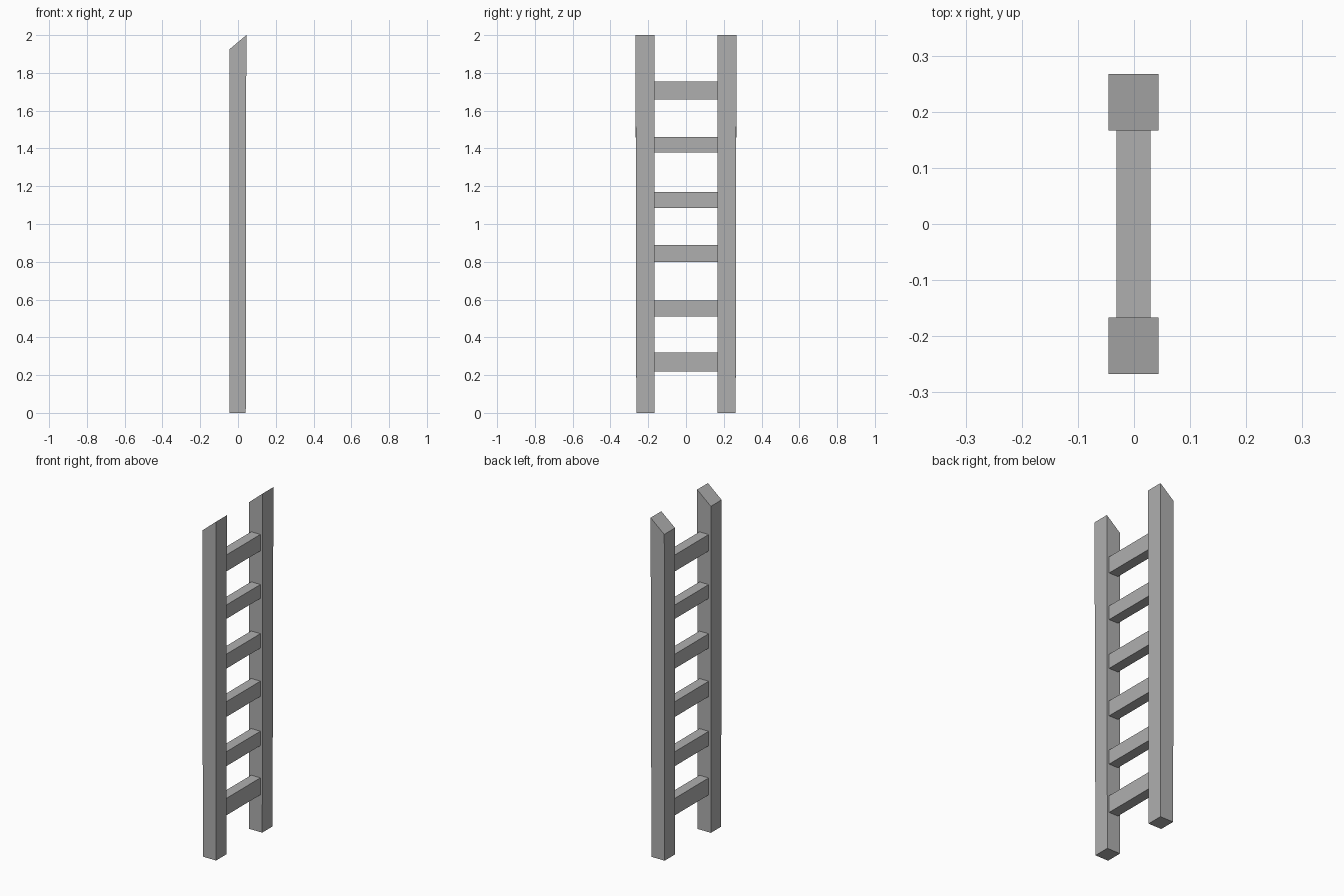
import bpy
import bmesh

cube = bpy.data.objects.get("Cube")
if cube:
    bpy.data.objects.remove(cube, do_unlink=True)

# Single flat grey
grey = bpy.data.materials.new("plain_grey")
grey.use_nodes = True
colour = (0.43, 0.43, 0.43, 1)
grey.diffuse_color = colour
grey.node_tree.nodes["Principled BSDF"].inputs["Base Color"].default_value = colour


def box(name, low, high, shape=None):
    """Box between two corners; shape(co) may move its vertices."""
    bm = bmesh.new()
    bmesh.ops.create_cube(bm, size=1)
    for v in bm.verts:
        for i in range(3):
            v.co[i] = high[i] if v.co[i] > 0 else low[i]
        if shape:
            shape(v.co)
    bmesh.ops.recalc_face_normals(bm, faces=bm.faces)
    mesh = bpy.data.meshes.new(name)
    bm.to_mesh(mesh)
    bm.free()
    mesh.materials.append(grey)
    obj = bpy.data.objects.new(name, mesh)
    bpy.context.scene.collection.objects.link(obj)
    return obj


INNER, OUTER = 0.167, 0.267


def rail_shape(co):
    # Slanted top, very slight taper towards the foot
    if co.z > 1:
        if co.x < 0:
            co.z = 1.925
    else:
        if co.x > 0:
            co.x -= 0.003
        if abs(co.y) > 0.2:
            co.y *= 0.985


# Two upright rails
box("front_rail", (-0.045, -OUTER, 0), (0.044, -INNER, 2), rail_shape)
box("back_rail", (-0.045, INNER, 0), (0.044, OUTER, 2), rail_shape)

# Rungs, each with its bottom and top height
heights = [(0.22, 0.32), (0.51, 0.595), (0.80, 0.89),
           (1.085, 1.17), (1.378, 1.46), (1.658, 1.755)]
for n, (bottom, top) in enumerate(heights, 1):
    box(f"rung_{n}", (-0.031, -INNER, bottom), (0.029, INNER, top))
